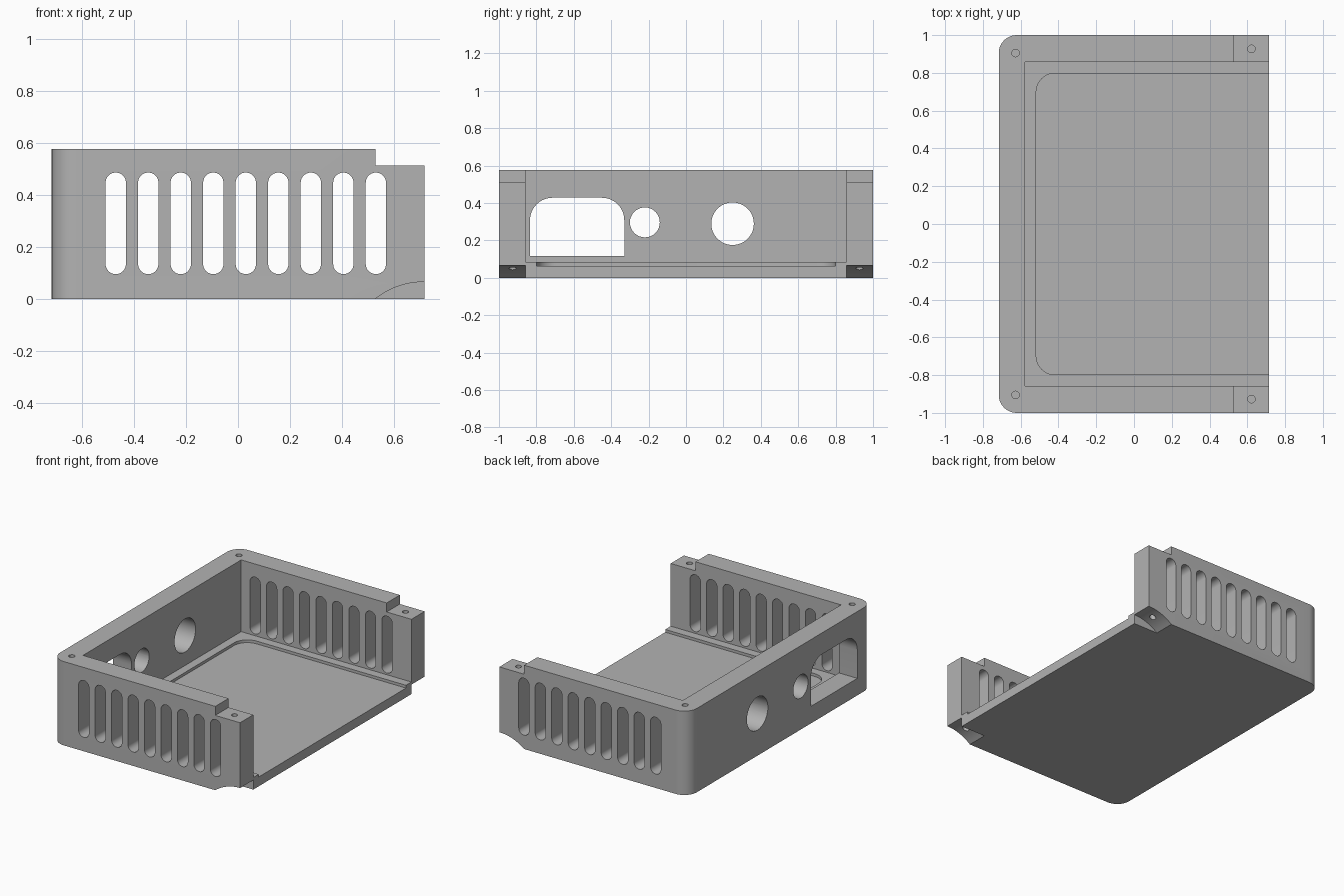
import bpy, bmesh
from math import sin, cos, pi, sqrt, radians

cube = bpy.data.objects.get("Cube")
if cube:
    bpy.data.objects.remove(cube, do_unlink=True)

grey = bpy.data.materials.new("plain_grey")
grey.use_nodes = True
colour = (0.45, 0.45, 0.45, 1)
grey.diffuse_color = colour
grey.node_tree.nodes["Principled BSDF"].inputs["Base Color"].default_value = colour

# Overall sizes
HALF_X, HALF_Y, HEIGHT = 0.716, 1.0, 0.575
INNER_X, INNER_Y = -0.576, 0.857
LEDGE_Z, FLOOR_Z = 0.083, 0.064
NOTCH_X, NOTCH_Z = 0.528, 0.513


def rounded(x0, y0, x1, y1, radii=(0, 0, 0, 0), steps=10):
    """Rectangle outline; radii run from lower left, anticlockwise."""
    corners = [(x0, y0, 1, 1), (x1, y0, -1, 1), (x1, y1, -1, -1), (x0, y1, 1, -1)]
    points = []
    for i, ((x, y, sx, sy), r) in enumerate(zip(corners, radii)):
        if r == 0:
            points.append((x, y))
            continue
        for k in range(steps + 1):
            a = pi + (i + k / steps) * pi / 2
            points.append((x + sx * r + r * cos(a), y + sy * r + r * sin(a)))
    return points


def circle(x, y, r, steps=32):
    return [(x + r * cos(2 * pi * k / steps), y + r * sin(2 * pi * k / steps))
            for k in range(steps)]


def prism(name, outlines, axis, low, high):
    """Extrude flat outlines along an axis."""
    place = {"x": lambda a, b, h: (h, a, b),
             "y": lambda a, b, h: (a, h, b),
             "z": lambda a, b, h: (a, b, h)}[axis]
    bm = bmesh.new()
    for outline in outlines:
        bottom = [bm.verts.new(place(a, b, low)) for a, b in outline]
        top = [bm.verts.new(place(a, b, high)) for a, b in outline]
        bm.faces.new(bottom)
        bm.faces.new(top)
        for i in range(len(outline)):
            j = (i + 1) % len(outline)
            bm.faces.new((bottom[i], bottom[j], top[j], top[i]))
    bmesh.ops.recalc_face_normals(bm, faces=bm.faces)
    mesh = bpy.data.meshes.new(name)
    bm.to_mesh(mesh)
    bm.free()
    obj = bpy.data.objects.new(name, mesh)
    bpy.context.collection.objects.link(obj)
    mesh.materials.append(grey)
    return obj


# Solid block with two rounded vertical corners
base = prism("enclosure_base",
             [rounded(-HALF_X, -HALF_Y, HALF_X, HALF_Y, (0.095, 0, 0, 0.095))],
             "z", 0, HEIGHT)


def cut(name, outlines, axis, low, high):
    cutter = prism(name, outlines, axis, low, high)
    cutter.hide_render = True
    bpy.context.view_layer.objects.active = base
    mod = base.modifiers.new(name, "BOOLEAN")
    mod.operation, mod.solver, mod.object = "DIFFERENCE", "EXACT", cutter
    bpy.ops.object.modifier_apply(modifier=mod.name)
    bpy.data.objects.remove(cutter, do_unlink=True)


# Main cavity, open on one side, and shallow floor recess
cut("cavity", [rounded(INNER_X, -INNER_Y, 1, INNER_Y)], "z", LEDGE_Z, 1)
cut("floor_recess", [rounded(-0.518, -0.798, 1, 0.798, (0.1, 0, 0, 0.1))],
    "z", FLOOR_Z, 0.3)

# Stepped wall tops at the open end
cut("wall_step", [rounded(NOTCH_X, NOTCH_Z, 1, 1)], "y", -1.2, 1.2)

# Row of ventilation slots through both long walls
slots = [rounded(x - 0.039, 0.095, x + 0.039, 0.485, (0.0385,) * 4)
         for x in (-0.47 + 0.125 * i for i in range(9))]
cut("vent_slots", slots, "y", -1.2, 1.2)

# Connector openings in the end wall
cut("connector_openings",
    [rounded(-0.834, 0.117, -0.33, 0.428, (0, 0, 0.12, 0.12)),
     circle(-0.22, 0.296, 0.08), circle(0.249, 0.289, 0.114)],
    "x", -1, -0.5)

# Arched reliefs under the two open corners
rise, run = 0.065, HALF_X - NOTCH_X
drop = (run * run - rise * rise) / (2 * rise)
radius = drop + rise
arch = [(NOTCH_X, -0.1)]
for k in range(13):
    d = run * (1 - k / 12)
    arch.append((HALF_X - d, sqrt(radius * radius - d * d) - drop))
arch += [(0.9, rise), (0.9, -0.1)]
for low, high in ((-1.2, -INNER_Y), (INNER_Y, 1.2)):
    cut("corner_relief", [arch], "y", low, high)

# Blind screw holes
open_end = [circle(0.622, s * 0.927, 0.02, 20) for s in (-1, 1)]
closed_end = [circle(-0.627, s * 0.905, 0.02, 20) for s in (-1, 1)]
cut("top_screw_holes", open_end + closed_end, "z", HEIGHT - 0.25, 1)
cut("bottom_screw_holes", open_end, "z", -0.1, 0.2)

# Smooth curved walls, sharp edges kept
bpy.ops.object.select_all(action="DESELECT")
base.select_set(True)
bpy.context.view_layer.objects.active = base
bpy.ops.object.shade_smooth_by_angle(angle=radians(30))
